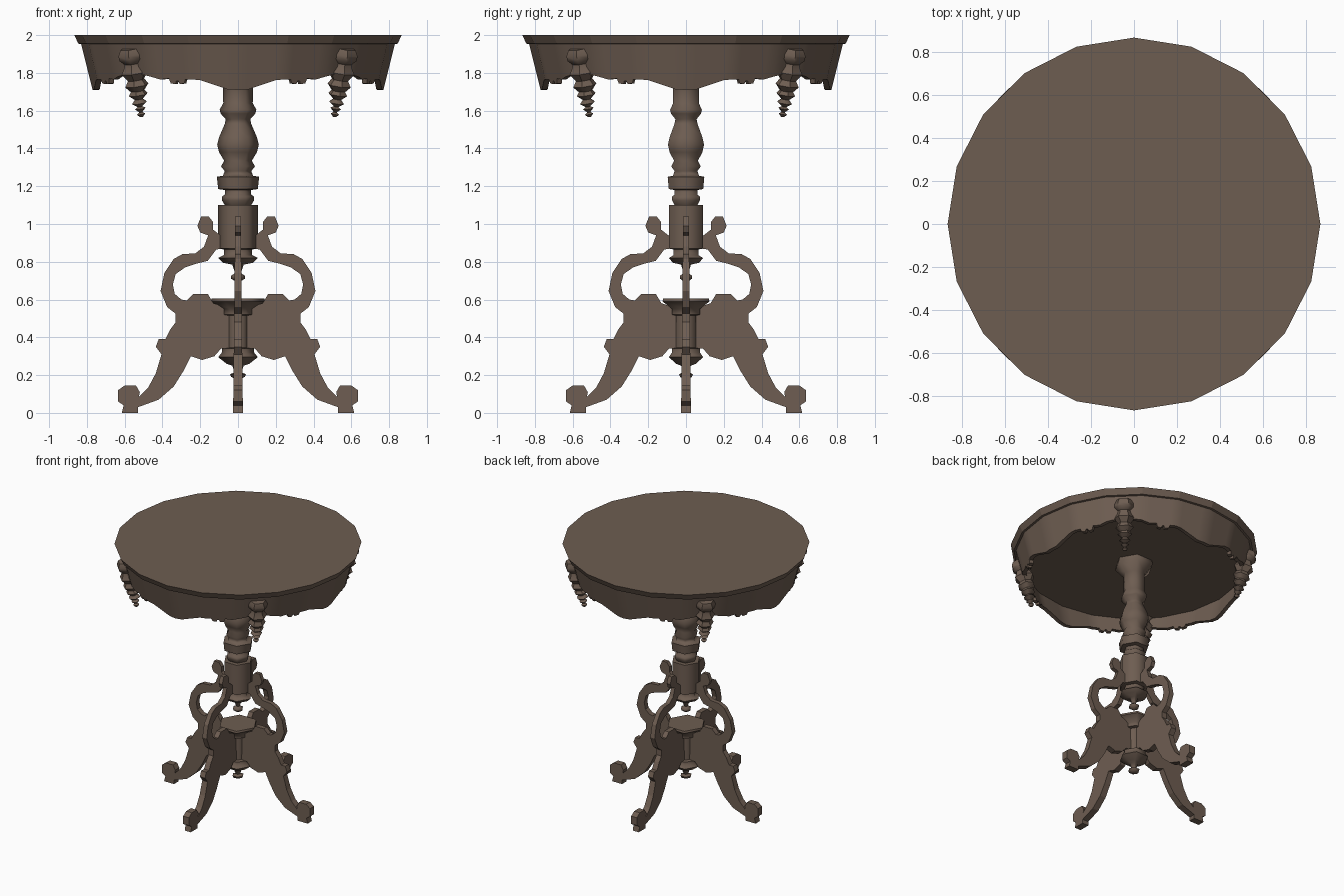
import bpy, bmesh, math
from mathutils import Matrix

wood = bpy.data.materials.new("brown_wood")
wood.diffuse_color = (0.155, 0.11, 0.083, 1)


def finish(name, bm, matrix=Matrix(), smooth=None):
    bmesh.ops.recalc_face_normals(bm, faces=bm.faces)
    me = bpy.data.meshes.new(name)
    bm.to_mesh(me)
    bm.free()
    me.materials.append(wood)
    ob = bpy.data.objects.new(name, me)
    bpy.context.collection.objects.link(ob)
    ob.matrix_world = matrix
    if smooth:
        bpy.ops.object.select_all(action='DESELECT')
        ob.select_set(True)
        bpy.context.view_layer.objects.active = ob
        bpy.ops.object.shade_smooth_by_angle(angle=math.radians(smooth))
    return ob


def bridge(bm, a, b):
    n = len(a)
    for i in range(n):
        bm.faces.new((a[i], a[(i + 1) % n], b[(i + 1) % n], b[i]))


def lathe(name, profile, sides, turn=0, matrix=Matrix(), smooth=None):
    """Turned solid from (radius, z) pairs, capped at both ends."""
    bm = bmesh.new()
    rings = []
    for r, z in profile:
        angles = [2 * math.pi * i / sides + turn for i in range(sides)]
        rings.append([bm.verts.new((r * math.cos(a), r * math.sin(a), z)) for a in angles])
    for a, b in zip(rings, rings[1:]):
        bridge(bm, a, b)
    bm.faces.new(rings[0])
    bm.faces.new(rings[-1])
    return finish(name, bm, matrix, smooth)


# Table top: 20-sided disc with a bevelled rim, and the board under it
lathe("table_top", [(0.867, 2.0), (0.845, 1.955), (0.82, 1.95)], 20)
lathe("underside_board", [(0.79, 1.91), (0.79, 1.88)], 20)

# Scalloped skirt: lower edge for one eighth turn (degrees, z), mirrored and repeated
eighth = [(0, 1.71), (4, 1.712), (9, 1.735), (15, 1.762), (18, 1.765), (21, 1.765),
          (21.6, 1.745), (23.6, 1.74), (24.2, 1.757), (25, 1.757), (25.6, 1.74),
          (27.6, 1.745), (28.2, 1.77), (32, 1.765), (36, 1.78), (40, 1.79), (45, 1.79)]
quarter = eighth + [(90 - a, z) for a, z in eighth[-2:0:-1]]
edge = [(a + 90 * k, z) for k in range(4) for a, z in quarter]


def skirt_point(a, z, inset):
    r = 0.83 - 0.25 * (1.95 - z) - inset
    r *= math.cos(math.radians(9)) / math.cos(math.radians(a % 18 - 9))
    return r * math.cos(math.radians(a)), r * math.sin(math.radians(a)), z


bm = bmesh.new()
loops = [[bm.verts.new(skirt_point(a, top or z, inset)) for a, z in edge]
         for top, inset in ((1.952, 0), (None, 0), (None, 0.03), (1.90, 0.03))]
for a, b in zip(loops, loops[1:]):
    bridge(bm, a, b)
finish("skirt", bm, smooth=25)

# Turned drop ornaments leaning along the skirt at the four diagonals
drop = [(0.06, 0.02), (0.076, -0.01), (0.074, -0.035), (0.05, -0.06), (0.055, -0.08),
        (0.074, -0.11), (0.045, -0.15), (0.064, -0.18), (0.038, -0.21),
        (0.052, -0.23), (0.022, -0.255), (0.042, -0.275), (0.012, -0.295),
        (0.03, -0.305), (0.008, -0.325), (0.022, -0.335), (0.01, -0.35)]
for k in range(4):
    m = (Matrix.Rotation(math.radians(45 + 90 * k), 4, 'Z')
         @ Matrix.Translation((0.795, 0, 1.91)) @ Matrix.Rotation(math.radians(12), 4, 'Y'))
    lathe(f"drop_ornament_{k + 1}", drop, 6, math.radians(30), m, 50)

# Hexagonal turned column ending in a small finial
column = [(0.13, 1.89), (0.14, 1.85), (0.08, 1.78), (0.078, 1.64), (0.097, 1.605),
          (0.092, 1.585), (0.065, 1.555), (0.07, 1.53), (0.10, 1.46), (0.11, 1.42),
          (0.10, 1.38), (0.073, 1.335), (0.09, 1.305), (0.07, 1.28), (0.08, 1.255),
          (0.112, 1.25), (0.105, 1.185), (0.07, 1.18), (0.07, 1.155), (0.085, 1.145),
          (0.085, 1.125), (0.07, 1.10), (0.105, 1.10), (0.105, 0.87), (0.075, 0.865),
          (0.075, 0.835), (0.105, 0.82), (0.08, 0.795), (0.03, 0.785), (0.015, 0.74),
          (0.038, 0.725), (0.036, 0.71), (0.012, 0.695)]
lathe("column", column, 6, smooth=61)

# Hexagonal hub joining the legs, with dish top and lower finial
hub = [(0.14, 0.605), (0.143, 0.59), (0.085, 0.55), (0.085, 0.52), (0.06, 0.515),
       (0.06, 0.345), (0.085, 0.34), (0.085, 0.32), (0.105, 0.295), (0.06, 0.26),
       (0.03, 0.25), (0.018, 0.215), (0.042, 0.205), (0.036, 0.19), (0.012, 0.18)]
lathe("leg_hub", hub, 6, smooth=61)

# Scroll leg outline (distance from centre, z)
outline = [(0.53, 0), (0.615, 0), (0.605, 0.04), (0.635, 0.06), (0.635, 0.12),
           (0.60, 0.145), (0.54, 0.145), (0.52, 0.11), (0.525, 0.085), (0.475, 0.135),
           (0.435, 0.21), (0.405, 0.31), (0.435, 0.35), (0.42, 0.39), (0.385, 0.39),
           (0.36, 0.44), (0.33, 0.48), (0.33, 0.525), (0.375, 0.56), (0.41, 0.645),
           (0.39, 0.74), (0.34, 0.815), (0.295, 0.84), (0.225, 0.845), (0.18, 0.88),
           (0.158, 0.94), (0.20, 0.955), (0.215, 0.99), (0.195, 1.04), (0.155, 1.04),
           (0.132, 1.01), (0.132, 0.97), (0.08, 0.93), (0.08, 0.87), (0.115, 0.865),
           (0.16, 0.805), (0.22, 0.79), (0.28, 0.77), (0.33, 0.735), (0.345, 0.68),
           (0.335, 0.63), (0.30, 0.60), (0.27, 0.595), (0.235, 0.63), (0.16, 0.63),
           (0.13, 0.58), (0, 0.54), (0, 0.34), (0.09, 0.34), (0.125, 0.30),
           (0.19, 0.28), (0.25, 0.30), (0.29, 0.22), (0.34, 0.14), (0.42, 0.07),
           (0.53, 0.03)]
for k in range(4):
    bm = bmesh.new()
    sides = [[bm.verts.new((r, s * (0.026 - 0.011 * z), z)) for r, z in outline] for s in (-1, 1)]
    bridge(bm, *sides)
    caps = [bm.faces.new(side) for side in sides]
    bm.normal_update()
    bmesh.ops.triangulate(bm, faces=caps, ngon_method='EAR_CLIP')
    finish(f"scroll_leg_{k + 1}", bm, Matrix.Rotation(math.radians(90 * k), 4, 'Z'))
